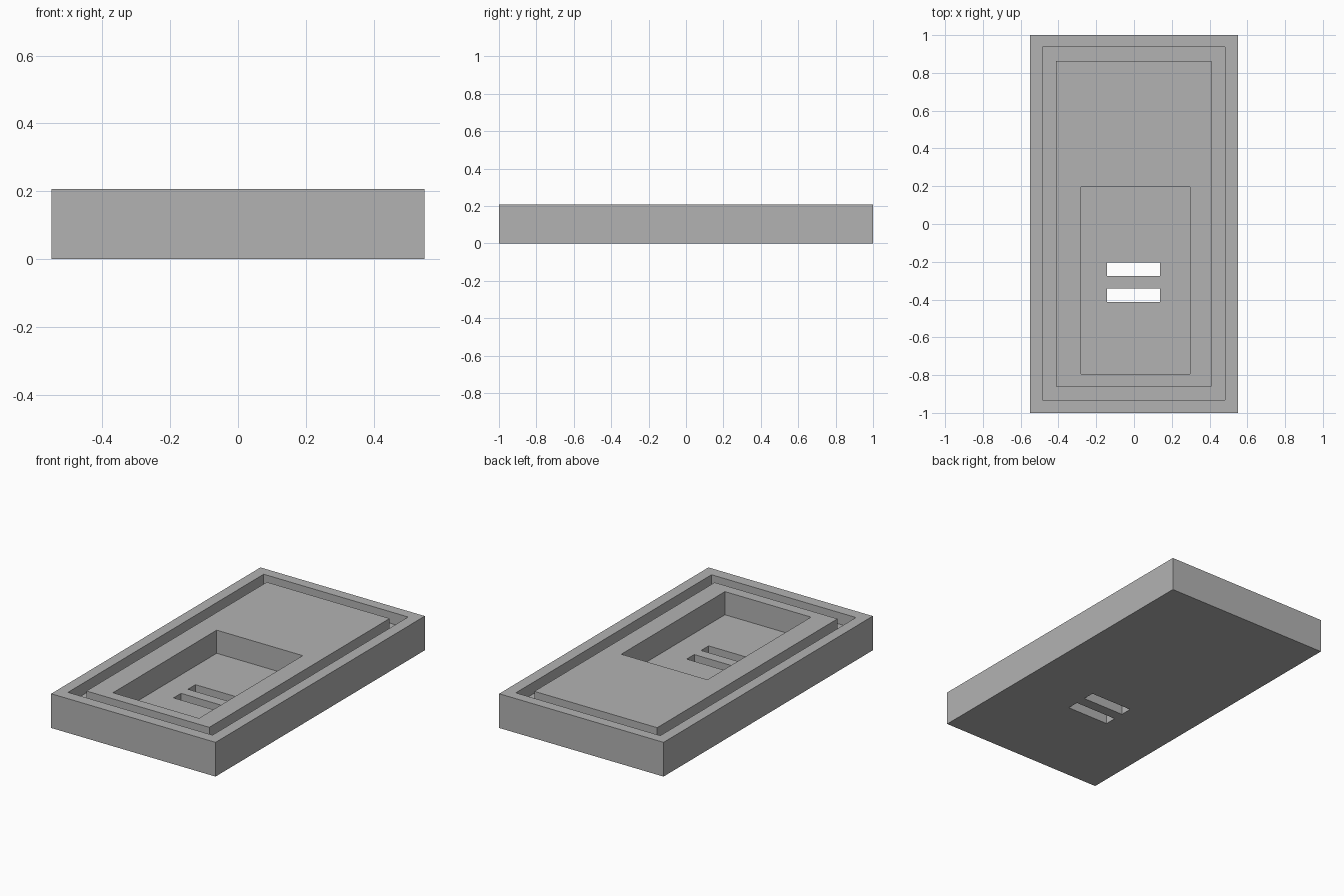
import bpy
import bmesh

cube = bpy.data.objects.get("Cube")
if cube:
    bpy.data.objects.remove(cube, do_unlink=True)

TOP = 0.207
OVER = 0.1  # how far cutters reach past the surface

grey = bpy.data.materials.new("plain_grey")
grey.use_nodes = True
colour = (0.45, 0.45, 0.45, 1)
grey.diffuse_color = colour
grey.node_tree.nodes["Principled BSDF"].inputs["Base Color"].default_value = colour


def block(name, x, y, z):
    """Box spanning the given (low, high) ranges."""
    bm = bmesh.new()
    bmesh.ops.create_cube(bm, size=1)
    for v in bm.verts:
        for axis, (low, high) in enumerate((x, y, z)):
            v.co[axis] = high if v.co[axis] > 0 else low
    mesh = bpy.data.meshes.new(name)
    bm.to_mesh(mesh)
    bm.free()
    mesh.materials.append(grey)
    obj = bpy.data.objects.new(name, mesh)
    bpy.context.scene.collection.objects.link(obj)
    return obj


def combine(body, tool, operation):
    """Apply a boolean to the body and discard the tool."""
    tool.hide_render = True
    mod = body.modifiers.new(tool.name, 'BOOLEAN')
    mod.operation = operation
    mod.solver = 'EXACT'
    mod.object = tool
    bpy.context.view_layer.update()
    graph = bpy.context.evaluated_depsgraph_get()
    mesh = bpy.data.meshes.new_from_object(body.evaluated_get(graph))
    body.modifiers.clear()
    body.data = mesh
    bpy.data.objects.remove(tool, do_unlink=True)


# Main slab
plate = block("base_plate", (-0.55, 0.55), (-1, 1), (0, TOP))

# Groove: recess inside the rim, with the raised centre put back
recess = block("groove_recess", (-0.485, 0.482), (-0.932, 0.938), (TOP - 0.07, TOP + OVER))
combine(plate, recess, 'DIFFERENCE')
island = block("raised_centre", (-0.412, 0.41), (-0.86, 0.864), (0.1, TOP))
combine(plate, island, 'UNION')

# Deep rectangular pocket
pocket = block("pocket", (-0.28, 0.296), (-0.795, 0.196), (TOP - 0.14, TOP + OVER))
combine(plate, pocket, 'DIFFERENCE')

# Two slots through the pocket floor
for y in (-0.24, -0.377):
    slot = block("slot", (-0.142, 0.138), (y - 0.036, y + 0.036), (-OVER, 0.12))
    combine(plate, slot, 'DIFFERENCE')

plate.data.name = "base_plate"
